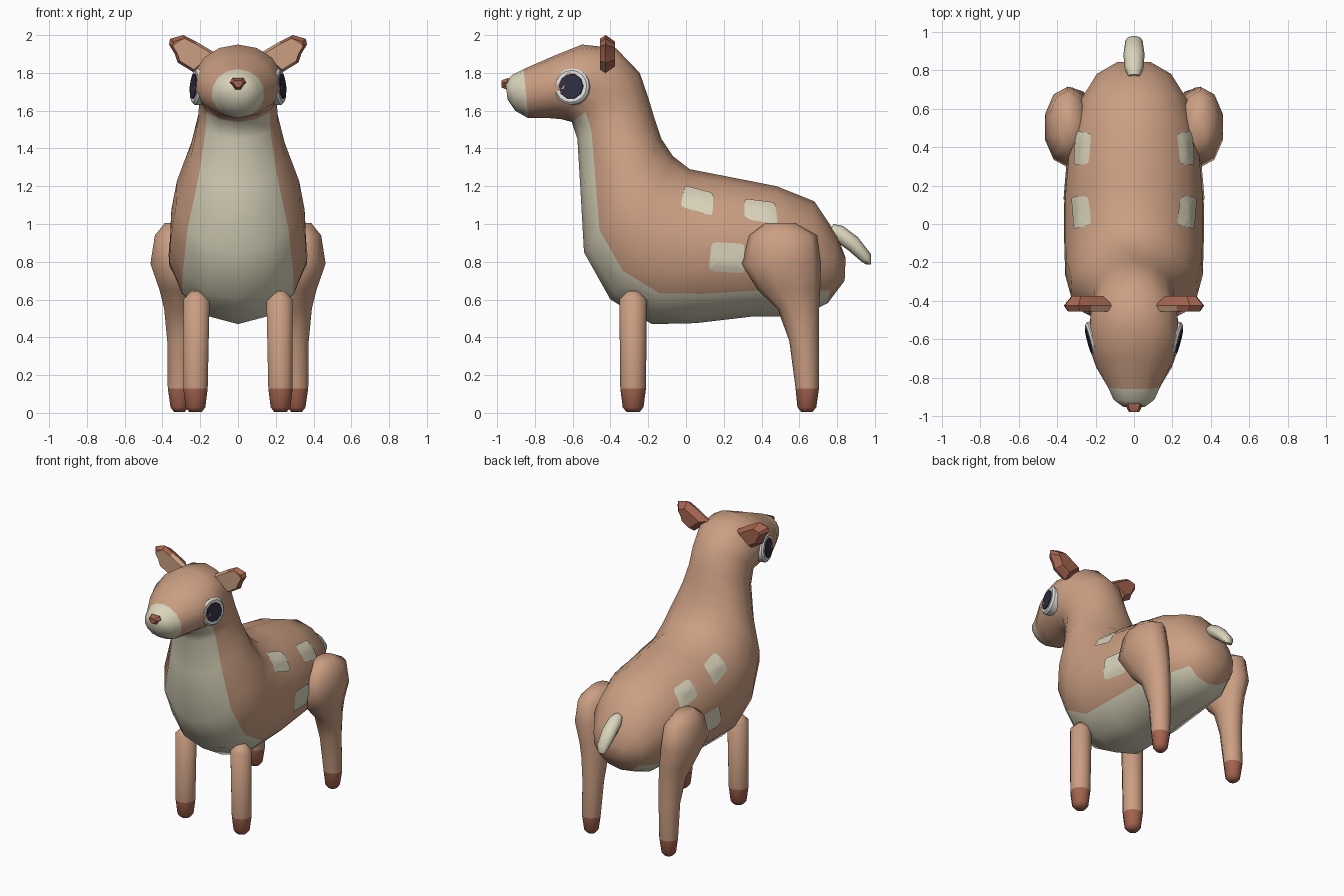
import bpy, math
from mathutils import Vector
from mathutils.bvhtree import BVHTree

if "Cube" in bpy.data.objects:
    bpy.data.objects.remove(bpy.data.objects["Cube"])


def colour(name, r, g, b):
    m = bpy.data.materials.new(name)
    m.diffuse_color = (r, g, b, 1)
    m.use_nodes = True
    m.node_tree.nodes["Principled BSDF"].inputs["Base Color"].default_value = m.diffuse_color
    return m


TAN = colour("tan fur", 0.60, 0.345, 0.225)
CREAM = colour("cream fur", 0.70, 0.66, 0.50)
RUST = colour("rust brown", 0.37, 0.125, 0.08)
WHITE = colour("eye white", 0.75, 0.75, 0.75)
DARK = colour("dark pupil", 0.03, 0.028, 0.055)


def make(name, verts, faces, mats, rule=None, smooth=True, angle=50):
    me = bpy.data.meshes.new(name)
    me.from_pydata([tuple(v) for v in verts], [], faces)
    for m in mats:
        me.materials.append(m)
    ob = bpy.data.objects.new(name, me)
    bpy.context.collection.objects.link(ob)
    for p in me.polygons:
        if rule:
            p.material_index = rule(p)
    if smooth:
        bpy.ops.object.select_all(action='DESELECT')
        ob.select_set(True)
        bpy.context.view_layer.objects.active = ob
        bpy.ops.object.shade_smooth_by_angle(angle=math.radians(angle))
    return ob


def skin(rings):
    """Join equal-sized rings of points with quads and cap both ends."""
    n = len(rings[0])
    verts = [v for r in rings for v in r]
    faces = []
    for i in range(len(rings) - 1):
        for j in range(n):
            k = (j + 1) % n
            faces.append((i*n + j, i*n + k, (i+1)*n + k, (i+1)*n + j))
    faces.append(tuple(reversed(range(n))))
    faces.append(tuple(range((len(rings) - 1)*n, len(rings)*n)))
    return verts, faces


def slice_ring(ty, tz, by, bz, w, angles):
    """Oval spanning a top and a bottom point on the centre line."""
    top, bot = Vector((0, ty, tz)), Vector((0, by, bz))
    mid, half = (top + bot) / 2, (top - bot) / 2
    return [mid + half*math.cos(math.radians(a)) + Vector((w*math.sin(math.radians(a)), 0, 0))
            for a in angles]


# Body, neck and head: top y, top z, bottom y, bottom z, half width
side = [0, 25, 50, 75, 101, 127, 153, 180]
angles = side + [360 - a for a in side[-2:0:-1]]
N = len(angles)
body_slices = [
    (0.845, 0.82, 0.84, 0.70, 0.09), (0.80, 0.94, 0.75, 0.58, 0.20),
    (0.68, 1.12, 0.60, 0.51, 0.285), (0.48, 1.20, 0.35, 0.51, 0.345),
    (0.20, 1.255, 0.05, 0.475, 0.37), (0.02, 1.29, -0.18, 0.47, 0.37),
    (-0.07, 1.36, -0.40, 0.60, 0.365), (-0.13, 1.45, -0.54, 0.85, 0.335),
    (-0.17, 1.57, -0.56, 1.20, 0.255), (-0.20, 1.67, -0.575, 1.45, 0.215),
    (-0.245, 1.80, -0.605, 1.54, 0.21), (-0.37, 1.93, -0.66, 1.555, 0.235),
    (-0.55, 1.95, -0.72, 1.56, 0.235), (-0.70, 1.89, -0.78, 1.56, 0.20),
    (-0.86, 1.82, -0.835, 1.56, 0.14), (-0.92, 1.79, -0.905, 1.60, 0.11),
    (-0.955, 1.75, -0.945, 1.66, 0.06)]
verts, faces = skin([slice_ring(*s, angles) for s in body_slices])


def body_rule(p):
    ring, col = divmod(p.index, N)
    if ring >= 14 and p.index != len(faces) - 2:   # muzzle
        return 1
    return 1 if 1 <= ring <= 9 and 5 <= col <= 8 else 0   # bib and belly


make("body", verts, faces, [TAN, CREAM], body_rule, angle=80)
surface = BVHTree.FromPolygons(verts, faces)

# Tail
tail = [(0.78, 1.00, 0.76, 0.95, 0.03), (0.83, 0.99, 0.79, 0.91, 0.05),
        (0.91, 0.93, 0.86, 0.86, 0.055), (0.98, 0.84, 0.93, 0.80, 0.045),
        (0.98, 0.785, 0.955, 0.785, 0.025)]
v, f = skin([slice_ring(*s, range(0, 360, 45)) for s in tail])
make("tail", v, f, [CREAM], angle=60)

# Legs: z, centre x, centre y, half width x, half width y
front_leg = [(0.005, 0.225, -0.28, 0.035, 0.035), (0.03, 0.225, -0.28, 0.055, 0.055),
             (0.13, 0.225, -0.28, 0.068, 0.068), (0.60, 0.22, -0.28, 0.073, 0.073),
             (0.645, 0.22, -0.28, 0.03, 0.03)]
hind_leg = [(0.005, 0.31, 0.64, 0.03, 0.03), (0.03, 0.31, 0.64, 0.05, 0.05),
            (0.13, 0.31, 0.642, 0.065, 0.062), (0.38, 0.305, 0.625, 0.073, 0.078),
            (0.55, 0.31, 0.595, 0.085, 0.11), (0.65, 0.32, 0.545, 0.10, 0.165),
            (0.79, 0.345, 0.505, 0.125, 0.21), (0.94, 0.345, 0.515, 0.10, 0.18),
            (1.005, 0.34, 0.50, 0.05, 0.08)]


def leg(name, rows, s):
    rings = []
    for z, x, y, rx, ry in rows:
        rings.append([(s*x + rx*math.cos(a), y + ry*math.sin(a), z)
                      for a in (math.tau*(i + 0.5)/10 for i in range(10))])
    v, f = skin(rings)
    make(name, v, f, [TAN, RUST], lambda p: int(p.center.z < 0.13), angle=60)


# Ear outline (x, z), tip at indices 2-4
ear = [(0.11, 1.90), (0.22, 1.965), (0.29, 2.0), (0.36, 1.98), (0.365, 1.95),
       (0.335, 1.90), (0.32, 1.855), (0.23, 1.80), (0.17, 1.85)]


def ear_part(name, s):
    rings = []
    for y, k in ((-0.455, 0.82), (-0.425, 1.0), (-0.375, 0.65)):
        rings.append([(s*(0.25 + (x - 0.25)*k), y, 1.90 + (z - 1.90)*k) for x, z in ear])
    v, f = skin(rings)
    f[-2:] = [(4, 3, 2), (8, 7, 6, 5, 4, 2, 1, 0), f[-1]]
    if s > 0:
        f = [tuple(reversed(q)) for q in f]
    # Inner ear is tan, rim, tip and back are rust
    make(name, v, f, [TAN, RUST],
         lambda p: int(p.center.y > -0.43 or abs(p.center.x) > 0.31 or p.center.z > 1.96), angle=30)


def eye(name, s, rows, n, mat):
    """Stack of discs facing outward and slightly forward."""
    out = Vector((s*0.965, -0.25, 0.08)).normalized()
    up = (Vector((0, 0, 1)) - out*out.z).normalized()
    across = out.cross(up)
    c = Vector((s*0.212, -0.603, 1.727))
    v, f = skin([[c + out*d + (across*math.cos(math.tau*i/n) + up*math.sin(math.tau*i/n))*r
                  for i in range(n)] for d, r in rows])
    make(name, v, f, [mat], angle=30)


# Flank spots as corner points (y, z)
spots = [[(-0.01, 1.20), (0.145, 1.16), (0.14, 1.04), (-0.03, 1.09)],
         [(0.31, 1.13), (0.47, 1.11), (0.485, 0.995), (0.31, 1.025)],
         [(0.135, 0.905), (0.31, 0.895), (0.31, 0.74), (0.12, 0.755)]]


def spot(name, corners, s):
    """Rounded patch draped onto the flank."""
    pts = [Vector(c) for c in corners]
    mid = sum(pts, Vector((0, 0))) / 4
    edge = []
    for i, p in enumerate(pts):
        a, b = pts[i - 1], pts[(i + 1) % 4]
        edge += [p.lerp(a, 0.15), p.lerp(mid, 0.07), p.lerp(b, 0.15), p.lerp(b, 0.5)]
    v = []
    for k in (1, 0.66, 0.33, 0):
        for q in (edge if k else [mid]):
            q = mid.lerp(q, k)
            hit, normal, _, _ = surface.ray_cast(Vector((s*2, q.x, q.y)), Vector((-s, 0, 0)))
            if normal.x*s < 0:
                normal = -normal
            v.append(hit + normal*0.006)
    n = len(edge)
    f = [(r*n + i, r*n + (i+1) % n, (r+1)*n + (i+1) % n, (r+1)*n + i)
         for r in range(2) for i in range(n)]
    f += [(2*n + i, 2*n + (i+1) % n, 3*n) for i in range(n)]
    if s > 0:
        f = [tuple(reversed(q)) for q in f]
    make(name, v, f, [CREAM], angle=60)


for s, label in ((-1, "left"), (1, "right")):
    leg("front_leg_" + label, front_leg, s)
    leg("hind_leg_" + label, hind_leg, s)
    ear_part("ear_" + label, s)
    eye("eye_white_" + label, s, [(-0.04, 0.095), (0.01, 0.097), (0.022, 0.085)], 16, WHITE)
    eye("pupil_" + label, s, [(0.021, 0.068), (0.028, 0.066)], 10, DARK)
    for i, c in enumerate(spots):
        spot(f"spot_{i + 1}_{label}", c, s)

# Nose
nose = [(-0.91, 0.7), (-0.945, 1.0), (-0.978, 0.6)]
outline = [(-0.03, 0.03), (0.03, 0.03), (0.045, 0.008), (0.015, -0.032), (-0.015, -0.032), (-0.045, 0.008)]
v, f = skin([[(x*k, y, 1.742 + z*k) for x, z in outline] for y, k in nose])
make("nose", v, f, [RUST], angle=40)

# Make every surface face outward
import bmesh
for ob in bpy.data.objects:
    if ob.name.startswith("spot"):
        continue
    bm = bmesh.new()
    bm.from_mesh(ob.data)
    bmesh.ops.recalc_face_normals(bm, faces=bm.faces)
    bm.to_mesh(ob.data)
    bm.free()
